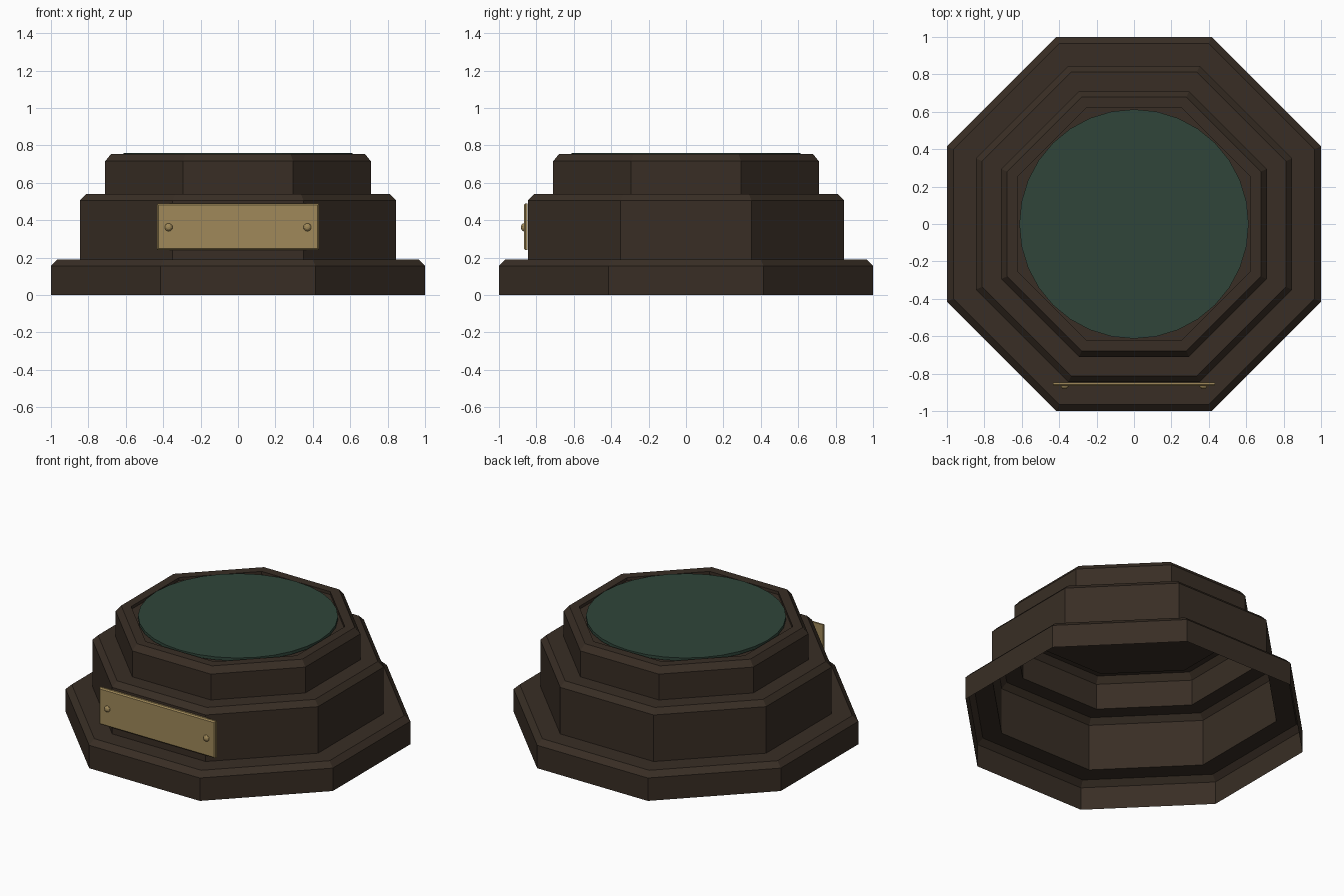
import bpy, bmesh, math
from mathutils import Matrix

if "Cube" in bpy.data.objects:
    bpy.data.objects.remove(bpy.data.objects["Cube"])


def material(name, rgb):
    m = bpy.data.materials.new(name)
    m.diffuse_color = (*rgb, 1)
    m.use_nodes = True
    m.node_tree.nodes["Principled BSDF"].inputs["Base Color"].default_value = m.diffuse_color
    return m


WOOD = material("dark_wood", (0.040, 0.027, 0.018))
BRASS = material("aged_brass", (0.35, 0.25, 0.10))
FELT = material("green_felt", (0.029, 0.060, 0.042))


def finish(bm, name, mat):
    bmesh.ops.recalc_face_normals(bm, faces=bm.faces)
    me = bpy.data.meshes.new(name)
    bm.to_mesh(me)
    bm.free()
    me.materials.append(mat)
    ob = bpy.data.objects.new(name, me)
    bpy.context.collection.objects.link(ob)
    return ob


# Stepped octagonal plinth: open-bottomed shell with chamfered tiers
# and a shallow recess on top (apothem, height)
profile = [(1.0, 0), (1.0, 0.155), (0.965, 0.19), (0.845, 0.19),
           (0.845, 0.505), (0.812, 0.54), (0.71, 0.54), (0.71, 0.715),
           (0.678, 0.755), (0.62, 0.755), (0.62, 0.735)]
bm = bmesh.new()
rings = []
for a, z in profile:
    r = a / math.cos(math.pi / 8)
    rings.append([bm.verts.new((r * math.cos((i + 0.5) * math.pi / 4),
                                r * math.sin((i + 0.5) * math.pi / 4), z))
                  for i in range(8)])
for lo, hi in zip(rings, rings[1:]):
    for i in range(8):
        j = (i + 1) % 8
        bm.faces.new((lo[i], lo[j], hi[j], hi[i]))
bm.faces.new(rings[-1])
finish(bm, "plinth", WOOD)

# Round felt pad sitting in the recess
bm = bmesh.new()
bmesh.ops.create_cone(bm, cap_ends=True, segments=32, radius1=0.613,
                      radius2=0.613, depth=0.02,
                      matrix=Matrix.Translation((0, 0, 0.75)))
finish(bm, "felt_pad", FELT)

# Blank plate on the front of the middle tier
bm = bmesh.new()
bmesh.ops.create_cube(bm, size=1, matrix=Matrix.Translation((0, -0.857, 0.365))
                      @ Matrix.Diagonal((0.868, 0.02, 0.25, 1)))
front = [e for e in bm.edges if all(v.co.y < -0.86 for v in e.verts)]
bmesh.ops.bevel(bm, geom=front, offset=0.008, segments=1, affect='EDGES')
finish(bm, "front_plate", BRASS)

# Domed rivets at both ends of the plate
for side, label in ((-1, "left"), (1, "right")):
    bm = bmesh.new()
    bmesh.ops.create_uvsphere(bm, u_segments=10, v_segments=6, radius=0.022,
                              matrix=Matrix.Translation((side * 0.371, -0.866, 0.362))
                              @ Matrix.Rotation(math.pi / 2, 4, 'X')
                              @ Matrix.Diagonal((1, 1, 0.75, 1)))
    finish(bm, label + "_rivet", BRASS)
